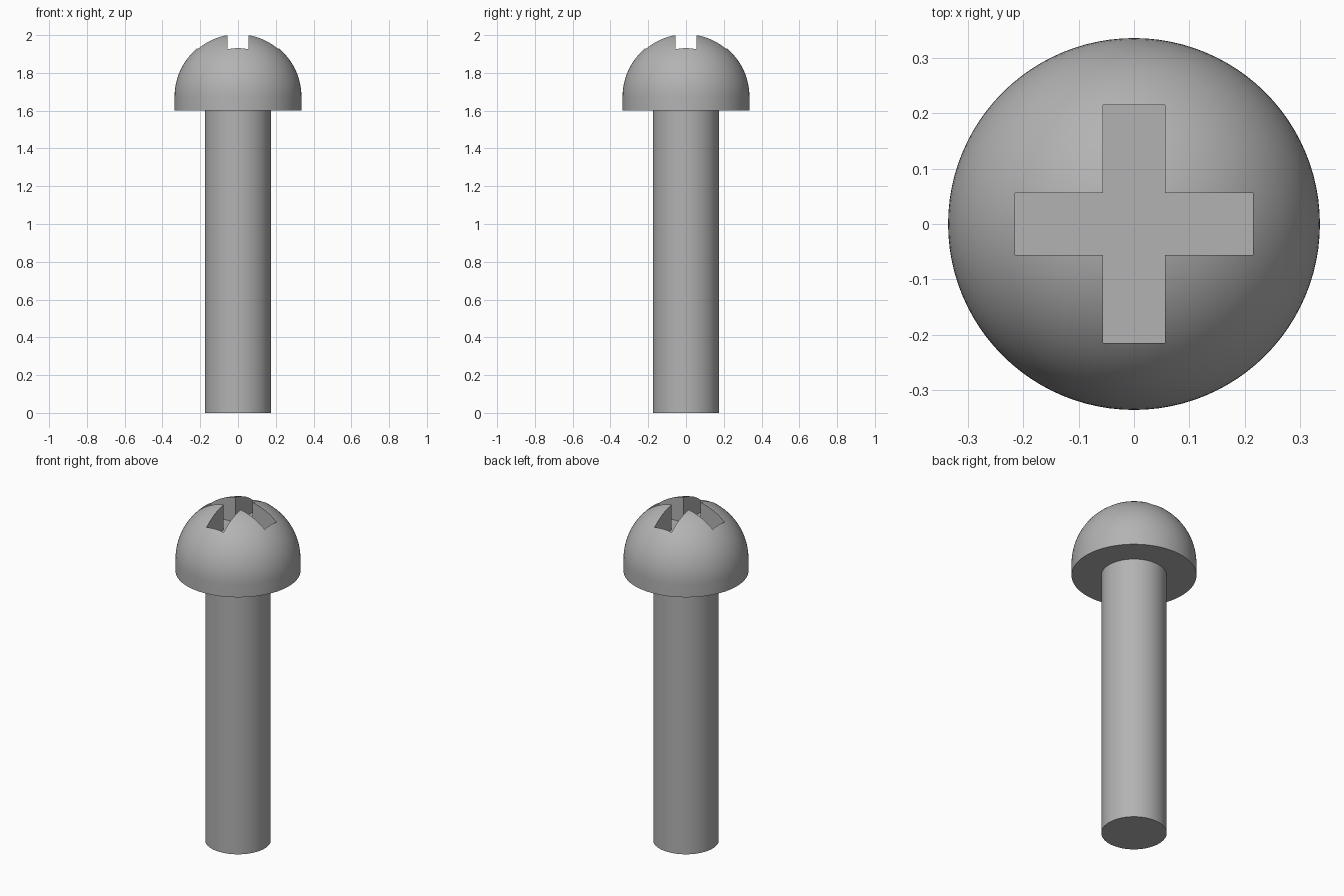
import bpy, bmesh, math
from mathutils import Matrix

cube = bpy.data.objects.get("Cube")
if cube:
    bpy.data.objects.remove(cube, do_unlink=True)

HEAD_R, SHAFT_R = 0.336, 0.176
HEAD_BASE, DOME_Z = 1.6, 1.673      # underside of head, centre of dome
SLOT_HALF, SLOT_REACH, SLOT_FLOOR = 0.056, 0.215, 1.85
SEGMENTS = 96

steel = bpy.data.materials.new("steel_grey")
steel.use_nodes = True
colour = (0.45, 0.45, 0.45, 1)
steel.diffuse_color = colour
steel.node_tree.nodes["Principled BSDF"].inputs["Base Color"].default_value = colour


def make_object(name, bm):
    bmesh.ops.recalc_face_normals(bm, faces=bm.faces)
    mesh = bpy.data.meshes.new(name)
    bm.to_mesh(mesh)
    bm.free()
    mesh.materials.append(steel)
    obj = bpy.data.objects.new(name, mesh)
    bpy.context.collection.objects.link(obj)
    return obj


def lathe(name, profile):
    """Revolve (radius, height) points around the z axis."""
    bm = bmesh.new()
    verts = [bm.verts.new((r, 0, z)) for r, z in profile]
    edges = [bm.edges.new(pair) for pair in zip(verts, verts[1:])]
    bmesh.ops.spin(bm, geom=verts + edges, cent=(0, 0, 0), axis=(0, 0, 1),
                   angle=math.tau, steps=SEGMENTS, use_merge=True)
    bmesh.ops.remove_doubles(bm, verts=bm.verts, dist=1e-5)
    return make_object(name, bm)


def activate(obj):
    bpy.ops.object.select_all(action='DESELECT')
    obj.select_set(True)
    bpy.context.view_layer.objects.active = obj


# Shaft: plain round rod
shaft = lathe("shaft", [(0, 0), (SHAFT_R, 0), (SHAFT_R, HEAD_BASE), (0, HEAD_BASE)])

# Head: short straight band under a hemispherical dome
steps = 24
arc = [math.pi / 2 * i / steps for i in range(steps)]
dome = [(HEAD_R * math.cos(a), DOME_Z + HEAD_R * math.sin(a)) for a in arc]
head = lathe("head", [(0, HEAD_BASE), (HEAD_R, HEAD_BASE)] + dome + [(0, DOME_Z + HEAD_R)])

# Cross-shaped recess: one outline quarter repeated by rotation, then extruded
bm = bmesh.new()
corners = [(SLOT_HALF, -SLOT_HALF), (SLOT_REACH, -SLOT_HALF), (SLOT_REACH, SLOT_HALF)]
outline = []
for quarter in range(4):
    turn = Matrix.Rotation(quarter * math.pi / 2, 3, 'Z')
    for x, y in corners:
        v = bm.verts.new((x, y, SLOT_FLOOR))
        v.co = turn @ v.co
        outline.append(v)
floor = bm.faces.new(outline)
top = bmesh.ops.extrude_face_region(bm, geom=[floor])["geom"]
bmesh.ops.translate(bm, vec=(0, 0, 0.3),
                    verts=[g for g in top if isinstance(g, bmesh.types.BMVert)])
cutter = make_object("recess_cutter", bm)
cutter.hide_render = True

cut = head.modifiers.new("recess", 'BOOLEAN')
cut.operation = 'DIFFERENCE'
cut.solver = 'EXACT'
cut.object = cutter
activate(head)
bpy.ops.object.modifier_apply(modifier=cut.name)
bpy.data.objects.remove(cutter, do_unlink=True)

# Smooth round surfaces, crisp rims and recess edges
for obj in (shaft, head):
    activate(obj)
    bpy.ops.object.shade_smooth_by_angle(angle=math.radians(30))
